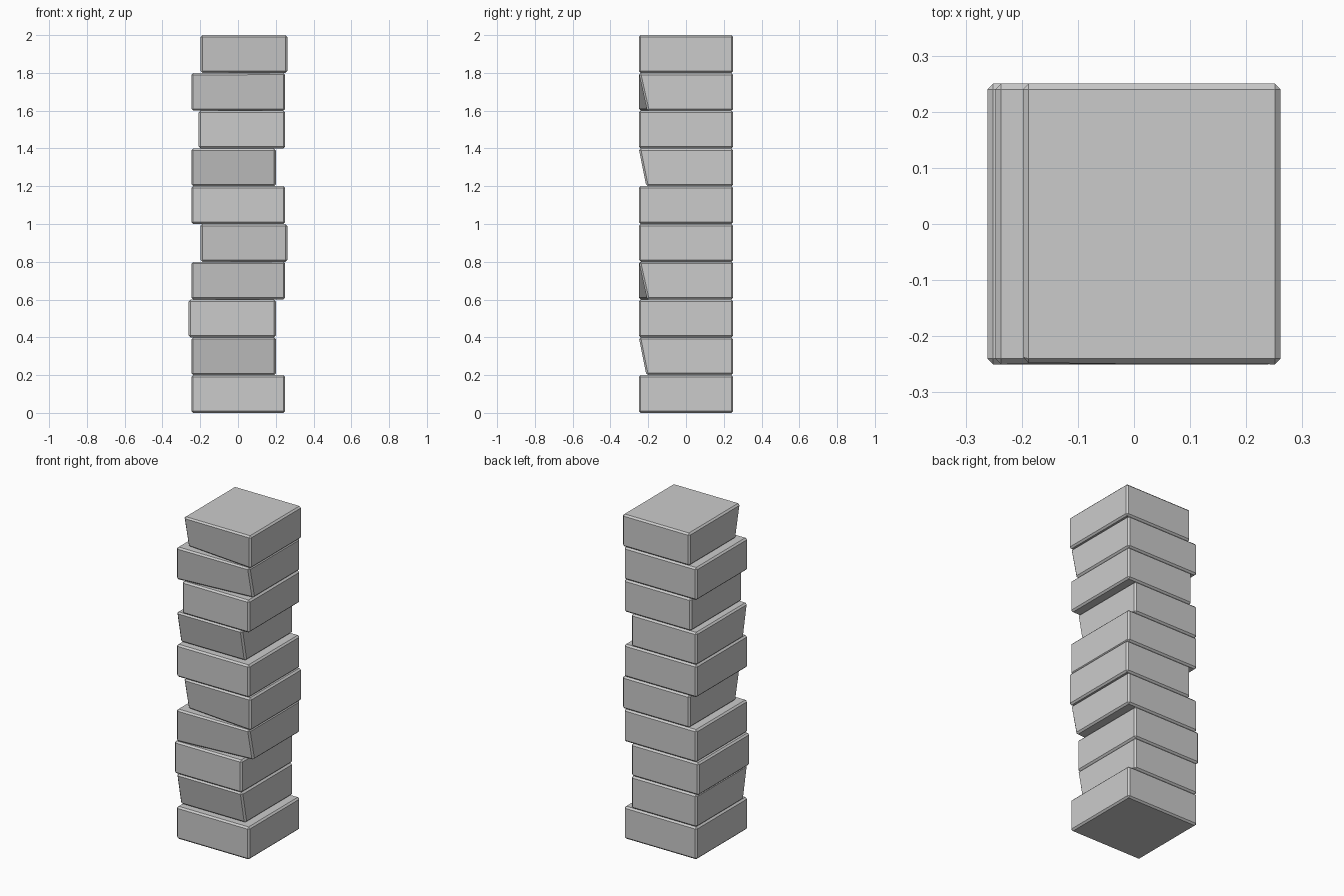
import bpy, bmesh

if "Cube" in bpy.data.objects:
    bpy.data.objects.remove(bpy.data.objects["Cube"])

H = 0.2        # block height
HALF_Y = 0.25  # half depth
CHAMFER = 0.01

# left x, right x, inward shift of bottom front-left and bottom front-right corners
full = (-0.247, 0.25, 0, 0)
undercut = (-0.247, 0.2, 0.04, 0.04)
right_worn = (-0.247, 0.25, 0, 0.045)
left_worn = (-0.198, 0.261, 0.045, 0)
shifted_left = (-0.261, 0.2, 0, 0)
narrow = (-0.208, 0.25, 0, 0)


def block(index, x0, x1, cut_left, cut_right):
    bm = bmesh.new()
    bmesh.ops.create_cube(bm, size=1)
    for v in bm.verts:
        left, front, bottom = v.co.x < 0, v.co.y < 0, v.co.z < 0
        v.co.x = x0 if left else x1
        v.co.y = -HALF_Y if front else HALF_Y
        v.co.z = H * (index if bottom else index + 1)
        if front and bottom:
            v.co.y += cut_left if left else cut_right
    # chamfer every edge
    bmesh.ops.bevel(bm, geom=bm.edges[:], offset=CHAMFER, segments=1,
                    profile=0.5, affect='EDGES')
    bmesh.ops.recalc_face_normals(bm, faces=bm.faces[:])
    mesh = bpy.data.meshes.new(f"stone_block_{index + 1}")
    bm.to_mesh(mesh)
    bm.free()
    obj = bpy.data.objects.new(mesh.name, mesh)
    bpy.context.collection.objects.link(obj)


# Stack from bottom to top
stack = [full, undercut, shifted_left, right_worn, left_worn,
         full, undercut, narrow, right_worn, left_worn]
for i, spec in enumerate(stack):
    block(i, *spec)
